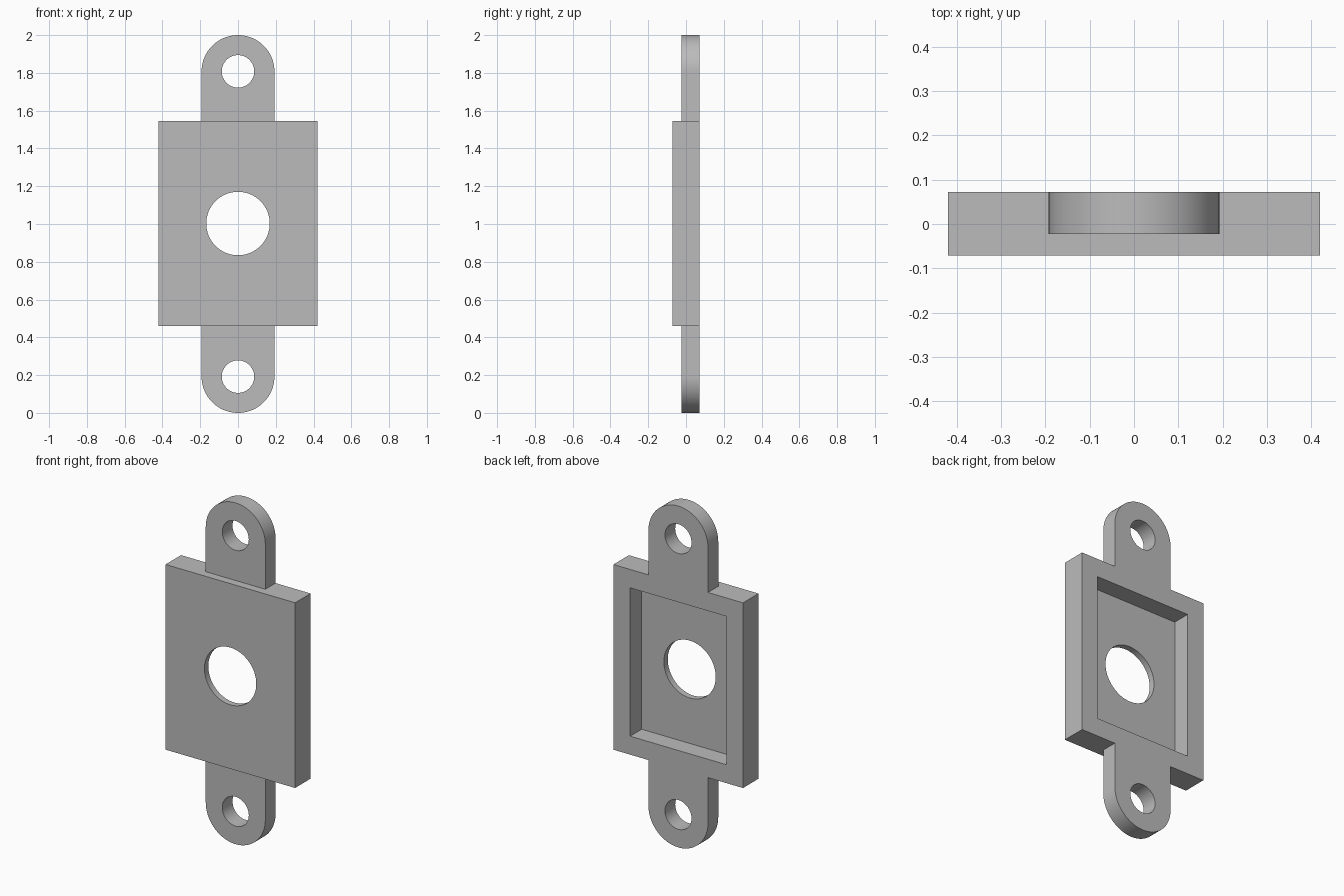
import bpy, bmesh, math

# Remove the default cube only
cube = bpy.data.objects.get("Cube")
if cube:
    bpy.data.objects.remove(cube, do_unlink=True)

FRONT, FLOOR, TAB_FRONT, BACK = -0.071, -0.035, -0.023, 0.072
HALF_W, BOTTOM, TOP = 0.42, 0.46, 1.545
WALL, TAB_R, MID = 0.108, 0.193, 1.0025

grey = bpy.data.materials.new("plain grey")
grey.use_nodes = True
colour = (0.5, 0.5, 0.5, 1)
grey.diffuse_color = colour
grey.node_tree.nodes["Principled BSDF"].inputs["Base Color"].default_value = colour


def prism(name, outline, y0, y1):
    """Extrude an x-z outline from y0 to y1."""
    bm = bmesh.new()
    face = bm.faces.new([bm.verts.new((x, y0, z)) for x, z in outline])
    moved = bmesh.ops.extrude_face_region(bm, geom=[face])["geom"]
    verts = [g for g in moved if isinstance(g, bmesh.types.BMVert)]
    bmesh.ops.translate(bm, verts=verts, vec=(0, y1 - y0, 0))
    bmesh.ops.recalc_face_normals(bm, faces=bm.faces)
    mesh = bpy.data.meshes.new(name)
    bm.to_mesh(mesh)
    bm.free()
    mesh.materials.append(grey)
    obj = bpy.data.objects.new(name, mesh)
    bpy.context.collection.objects.link(obj)
    return obj


def box(half_w, z0, z1):
    return [(-half_w, z0), (half_w, z0), (half_w, z1), (-half_w, z1)]


def arc(radius, z, start=0, sweep=2 * math.pi, n=64, closed=True):
    count = n if closed else n + 1
    angles = [start + sweep * i / n for i in range(count)]
    return [(radius * math.cos(a), z + radius * math.sin(a)) for a in angles]


def combine(target, tool, operation):
    """Apply a boolean and discard the tool."""
    tool.hide_render = True
    mod = target.modifiers.new("combine", 'BOOLEAN')
    mod.operation = operation
    mod.solver = 'EXACT'
    mod.object = tool
    bpy.context.view_layer.objects.active = target
    bpy.ops.object.modifier_apply(modifier=mod.name)
    bpy.data.objects.remove(tool, do_unlink=True)


# Rectangular housing
plate = prism("mounting_plate", box(HALF_W, BOTTOM, TOP), FRONT, BACK)

# Rounded tabs above and below, flush with the back
for end, edge, sign in ((2 - TAB_R, TOP, 1), (TAB_R, BOTTOM, -1)):
    root = edge - sign * WALL / 2
    outline = arc(TAB_R, end, 0, sign * math.pi, 48, False)
    outline += [(-TAB_R, root), (TAB_R, root)]
    combine(plate, prism("tab", outline, TAB_FRONT, BACK), 'UNION')
    hole = prism("screw_hole", arc(0.086, end + sign * 0.001), -1, 1)
    combine(plate, hole, 'DIFFERENCE')

# Recess in the back and the round window through its floor
recess = prism("recess", box(HALF_W - WALL, BOTTOM + WALL, TOP - WALL), FLOOR, 1)
combine(plate, recess, 'DIFFERENCE')
combine(plate, prism("window", arc(0.168, MID), -1, 1), 'DIFFERENCE')

# Smooth round edges, keep corners crisp
bpy.ops.object.select_all(action='DESELECT')
plate.select_set(True)
bpy.context.view_layer.objects.active = plate
bpy.ops.object.shade_smooth_by_angle(angle=math.radians(30))
